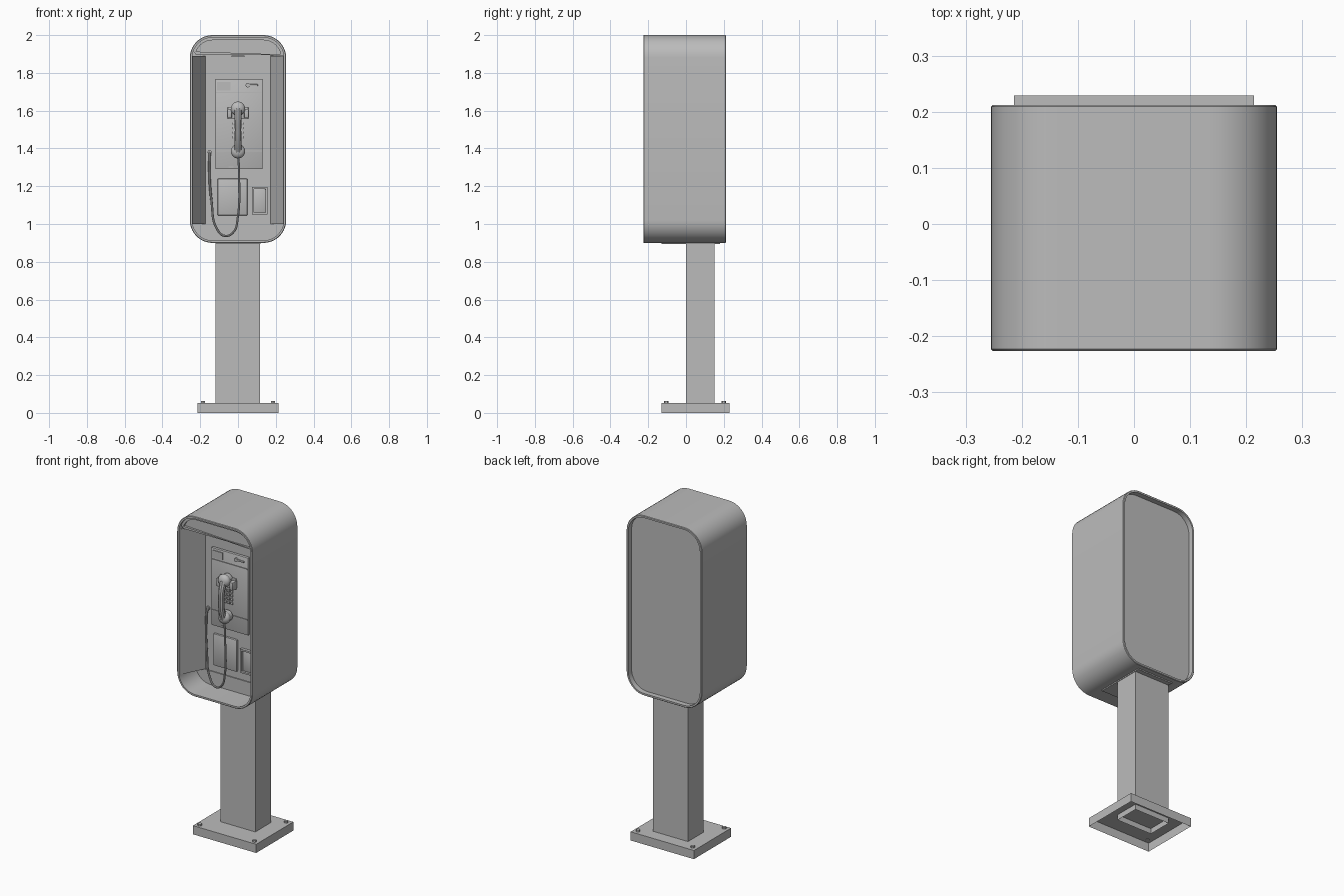
import bpy, bmesh, math
from mathutils import Vector, Matrix

if "Cube" in bpy.data.objects:
    bpy.data.objects.remove(bpy.data.objects["Cube"])

GREY = (0.5, 0.5, 0.5, 1)
grey = bpy.data.materials.new("grey")
grey.use_nodes = True
grey.diffuse_color = GREY
grey.node_tree.nodes["Principled BSDF"].inputs["Base Color"].default_value = GREY


def finish(bm, name, smooth=True):
    bmesh.ops.recalc_face_normals(bm, faces=bm.faces[:])
    mesh = bpy.data.meshes.new(name)
    bm.to_mesh(mesh)
    bm.free()
    ob = bpy.data.objects.new(name, mesh)
    bpy.context.collection.objects.link(ob)
    ob.data.materials.append(grey)
    if smooth:
        shade(ob)
    return ob


def shade(ob):
    bpy.ops.object.select_all(action='DESELECT')
    ob.select_set(True)
    bpy.context.view_layer.objects.active = ob
    bpy.ops.object.shade_smooth_by_angle(angle=math.radians(35))


def box(name, x, y, z, bevel=0.0, open_bottom=False):
    """Box from three (low, high) ranges."""
    bm = bmesh.new()
    bmesh.ops.create_cube(bm, size=1)
    for v in bm.verts:
        v.co = [r[0] + (c + 0.5) * (r[1] - r[0]) for c, r in zip(v.co, (x, y, z))]
    if bevel:
        bmesh.ops.bevel(bm, geom=bm.edges[:], offset=bevel, segments=2, affect='EDGES', profile=0.5)
    if open_bottom:
        bmesh.ops.delete(bm, geom=[f for f in bm.faces if f.calc_center_median().z < z[0] + 1e-4],
                         context='FACES')
    return finish(bm, name, bevel > 0)


def disc(name, center, radius, depth, axis='Z', radius2=None, sides=24):
    bm = bmesh.new()
    bmesh.ops.create_cone(bm, cap_ends=True, segments=sides, radius1=radius,
                          radius2=radius if radius2 is None else radius2, depth=depth)
    rot = Matrix.Rotation(math.pi / 2, 4, 'X') if axis == 'Y' else Matrix()
    bm.transform(Matrix.Translation(center) @ rot)
    return finish(bm, name)


def ball(name, center, scale):
    bm = bmesh.new()
    bmesh.ops.create_uvsphere(bm, u_segments=24, v_segments=16, radius=1)
    bm.transform(Matrix.Translation(center) @ Matrix.Diagonal((*scale, 1)))
    return finish(bm, name)


def tube(name, points, radius, radii=None):
    curve = bpy.data.curves.new(name, 'CURVE')
    curve.dimensions = '3D'
    curve.bevel_depth, curve.bevel_resolution, curve.resolution_u = radius, 3, 10
    curve.use_fill_caps = True
    s = curve.splines.new('BEZIER')
    s.bezier_points.add(len(points) - 1)
    for i, (p, c) in enumerate(zip(s.bezier_points, points)):
        p.co = c
        p.handle_left_type = p.handle_right_type = 'AUTO'
        p.radius = radii[i] if radii else 1
    ob = bpy.data.objects.new(name, curve)
    bpy.context.collection.objects.link(ob)
    bpy.ops.object.select_all(action='DESELECT')
    ob.select_set(True)
    bpy.context.view_layer.objects.active = ob
    bpy.ops.object.convert(target='MESH')
    ob = bpy.context.object
    ob.data.materials.clear()
    ob.data.materials.append(grey)
    shade(ob)


def rounded(inset, steps=10):
    """Rounded upright outline of the booth as (x, z), shrunk by inset."""
    r, hx, hz, mid = 0.12 - inset, 0.255 - inset, 0.55 - inset, 1.45
    pts = []
    for q, (sx, sz) in enumerate(((1, 1), (-1, 1), (-1, -1), (1, -1))):
        for i in range(steps + 1):
            a = math.pi / 2 * (q + i / steps)
            pts.append((sx * (hx - r) + r * math.cos(a), mid + sz * (hz - r) + r * math.sin(a)))
    return pts


def loft(name, rings, caps=True):
    """Join (outline, y) rings; without caps the last ring joins the first."""
    bm = bmesh.new()
    loops = [[bm.verts.new((x, y, z)) for x, z in pts] for pts, y in rings]
    pairs = list(zip(loops, loops[1:])) + ([] if caps else [(loops[-1], loops[0])])
    n = len(loops[0])
    for a, b in pairs:
        for i in range(n):
            bm.faces.new((a[i], a[(i + 1) % n], b[(i + 1) % n], b[i]))
    if caps:
        bm.faces.new(loops[0])
        bm.faces.new(loops[-1])
    return finish(bm, name)


def arch(inset, low):
    """Part of the booth outline above a given height."""
    pts = [p for p in rounded(inset) if p[1] > low]
    hx = max(p[0] for p in pts)
    return [(hx, low)] + pts + [(-hx, low)]


FRONT, BACK, PANEL = -0.226, 0.212, -0.07

# Base, bolts and post
box("base_plate", (-0.214, 0.214), (-0.13, 0.229), (0, 0.053), open_bottom=True)
box("post", (-0.12, 0.117), (0, 0.152), (0.02, 0.9), open_bottom=True)
for x in (-0.185, 0.185):
    for y in (-0.105, 0.2):
        disc("base_bolt", (x, y, 0.057), 0.012, 0.014, sides=6)
box("post_mount", (-0.12, 0.12), (-0.13, 0.18), (0.893, 0.902))

# Booth shell with softened rims, and the panels that close it
T, E = 0.013, 0.003
loft("booth_shell", [(rounded(E), FRONT), (rounded(0), FRONT + E), (rounded(0), BACK - E),
                     (rounded(E), BACK), (rounded(T), BACK), (rounded(T), FRONT)], caps=False)
loft("inner_panel", [(rounded(T), PANEL), (rounded(T), PANEL + 0.01)])
loft("back_panel", [(rounded(T), 0.17), (rounded(T), 0.18)])

# Header above the opening, with a recessed face
low = 1.89
loft("header", [(arch(T + 0.014, low + 0.008), FRONT + 0.03), (arch(T + 0.014, low + 0.008), FRONT + 0.016),
                (arch(T, low), FRONT + 0.016), (arch(T, low), PANEL)])
box("header_lamp", (-0.035, 0.035), (-0.15, -0.09), (1.883, 1.891))

# Slanted side walls
for side in (-1, 1):
    bm = bmesh.new()
    plan = ((0.243, FRONT + 0.012), (0.243, PANEL), (0.172, PANEL))
    face = bm.faces.new([bm.verts.new((side * x, y, 1.0)) for x, y in plan])
    top = bmesh.ops.extrude_face_region(bm, geom=[face])["geom"]
    bmesh.ops.translate(bm, vec=(0, 0, 0.89), verts=[v for v in top if isinstance(v, bmesh.types.BMVert)])
    finish(bm, "side_wall", False)
box("lower_ledge", (-0.242, 0.242), (PANEL - 0.006, PANEL), (0.995, 1.0))

# Telephone body
PF = PANEL - 0.018
box("phone_plate", (-0.12, 0.13), (PF, PANEL), (1.29, 1.765), 0.004)
box("upper_trim", (-0.116, 0.126), (PF - 0.004, PF), (1.693, 1.698))
box("lower_trim", (-0.116, 0.126), (PF - 0.004, PF), (1.383, 1.388))
box("notice_plate", (-0.11, -0.04), (PF - 0.004, PF), (1.708, 1.752))
disc("coin_slot_boss", (0.052, PF - 0.004, 1.735), 0.012, 0.012, 'Y')
box("coin_slot", (0.052, 0.105), (PF - 0.008, PF), (1.73, 1.74), 0.002)
box("plate_latch", (-0.05, -0.025), (PF - 0.004, PF), (1.299, 1.305))

# Keypad
for col in range(3):
    for row in range(4):
        x, z = -0.022 + col * 0.022, 1.46 + row * 0.024
        box("key", (x - 0.008, x + 0.008), (PF - 0.008, PF), (z - 0.008, z + 0.008), 0.002)

# Cradle holding the earpiece
box("cradle_back", (-0.055, 0.055), (PF - 0.014, PF), (1.555, 1.62), 0.004)
for side in (-1, 1):
    lo, hi = sorted((side * 0.032, side * 0.058))
    box("cradle_arm", (lo, hi), (PF - 0.045, PF), (1.56, 1.61), 0.006)

# Handset
HY = PF - 0.045
for name, z in (("earpiece", 1.61), ("mouthpiece", 1.385)):
    ball(name, (0, HY, z), (0.038, 0.026, 0.038))
    disc(name + "_cap", (0, HY + 0.02, z), 0.032, 0.034, 'Y')
tube("handset_grip", [(0, HY - 0.008, 1.61), (0, HY - 0.025, 1.55), (0, HY - 0.028, 1.5),
                      (0, HY - 0.025, 1.44), (0, HY - 0.008, 1.385)], 0.018, (1.2, 1, 0.95, 1, 1.2))

# Cord hanging from the mouthpiece and returning to the panel
tube("cord", [(0.002, HY, 1.36), (0.006, HY, 1.25), (-0.002, -0.125, 1.03), (-0.022, -0.125, 0.96),
              (-0.068, -0.12, 0.937), (-0.112, -0.11, 0.975), (-0.14, -0.1, 1.12), (-0.152, -0.09, 1.3),
              (-0.15, PANEL - 0.012, 1.37), (-0.15, PANEL, 1.38)], 0.006)
disc("cord_socket", (-0.15, PANEL - 0.004, 1.38), 0.011, 0.01, 'Y')

# Coin box door and coin return
box("coin_door", (-0.108, 0.05), (PANEL - 0.016, PANEL), (1.045, 1.24), 0.005)
for x0, x1, z0, z1 in ((0.075, 0.085, 1.05, 1.195), (0.145, 0.155, 1.05, 1.195),
                       (0.085, 0.145, 1.05, 1.06), (0.085, 0.145, 1.185, 1.195)):
    box("return_frame", (x0, x1), (PANEL - 0.018, PANEL), (z0, z1))
box("return_flap", (0.085, 0.145), (PANEL - 0.006, PANEL), (1.06, 1.185), 0.002)
